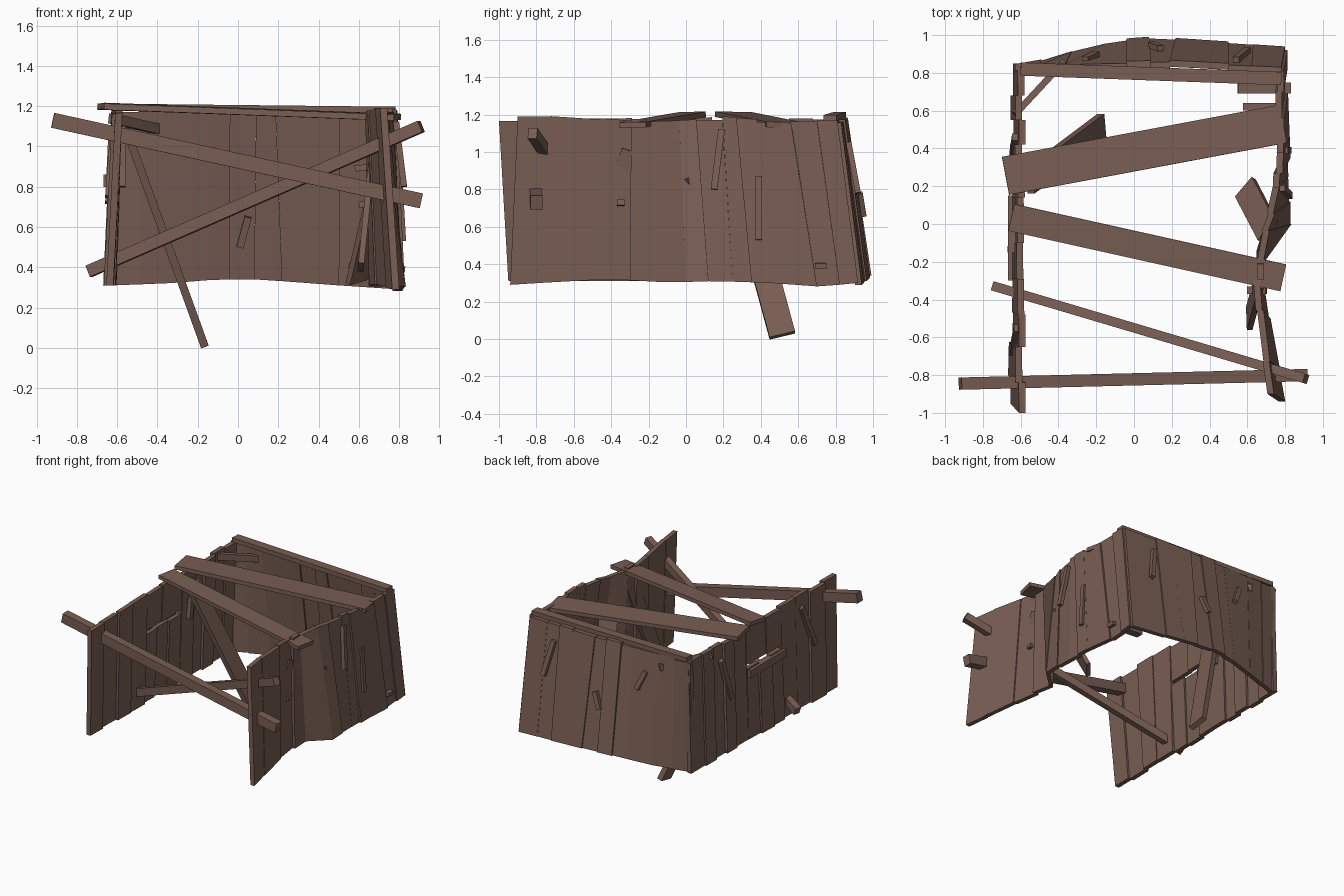
import bpy, bmesh, random
from mathutils import Vector

random.seed(4)
wood = bpy.data.materials.new("weathered brown wood")
wood.diffuse_color = (0.19, 0.112, 0.088, 1)


def hexa(name, near, far):
    """Solid between two matching four-corner loops."""
    bm = bmesh.new()
    a = [bm.verts.new(p) for p in near]
    b = [bm.verts.new(p) for p in far]
    bm.faces.new(a)
    bm.faces.new(b[::-1])
    for i in range(4):
        j = (i + 1) % 4
        bm.faces.new((a[j], a[i], b[i], b[j]))
    bmesh.ops.recalc_face_normals(bm, faces=bm.faces)
    me = bpy.data.meshes.new(name)
    bm.to_mesh(me)
    bm.free()
    me.materials.append(wood)
    ob = bpy.data.objects.new(name, me)
    bpy.context.collection.objects.link(ob)
    return ob


def beam(name, p0, p1, width_dir, w, t):
    """Straight board from p0 to p1, w wide along width_dir, t thick."""
    p0, p1 = Vector(p0), Vector(p1)
    d = (p1 - p0).normalized()
    u = Vector(width_dir)
    u = (u - d * u.dot(d)).normalized()
    v = d.cross(u) * t / 2
    u = u * w / 2
    ring = [u + v, v - u, -u - v, u - v]
    return hexa(name, [p0 + r for r in ring], [p1 + r for r in ring])


def sample(path, axis, c):
    """Point on a polyline at coordinate c along the axis."""
    for p, q in zip(path, path[1:]):
        if c <= q[axis] or q is path[-1]:
            k = (c - p[axis]) / (q[axis] - p[axis])
            return Vector(p).lerp(Vector(q), k)


def wall(name, low, high, axis, cuts, outward, low_cut=0.0, high_cut=1.0):
    """Row of uneven upright planks between a lower and an upper path."""
    out = Vector(outward)

    def remap(c, path):
        f = (c - cuts[0][0]) / (cuts[-1][0] - cuts[0][0])
        return path[0][axis] + f * (path[-1][axis] - path[0][axis])
    for i, ((c0, t0), (c1, t1)) in enumerate(zip(cuts, cuts[1:])):
        a, b = (sample(low, axis, remap(c, low)) for c in (c0, c1))
        d, c = (sample(high, axis, remap(q, high)) for q in (t0, t1))
        a, d = a.lerp(d, low_cut), a.lerp(d, high_cut)
        b, c = b.lerp(c, low_cut), b.lerp(c, high_cut)
        shift = out * random.uniform(-0.012, 0.012)
        rise = Vector((0, 0, random.uniform(-0.012, 0.012)))
        near = [a + shift, b + shift, c + shift + rise, d + shift + rise]
        th = out * 0.035
        hexa(f"{name}_{i + 1}", [p - th / 2 for p in near], [p + th / 2 for p in near])


def straight(*vals):
    return [(v, v) for v in vals]


# Right wall, kinked near the middle and leaning outward at the foot
wall("right_wall_plank",
     [(0.79, -0.94, 0.29), (0.73, -0.62, 0.31), (0.69, -0.4, 0.32), (0.66, -0.14, 0.305),
      (0.81, 0.0, 0.305), (0.81, 0.15, 0.31), (0.80, 0.45, 0.30), (0.79, 0.72, 0.28), (0.79, 0.92, 0.30)],
     [(0.73, -0.90, 1.20), (0.69, -0.62, 1.20), (0.66, -0.35, 1.17), (0.66, -0.12, 1.17),
      (0.73, 0.06, 1.18), (0.76, 0.2, 1.18), (0.77, 0.5, 1.16), (0.77, 0.81, 1.16)],
     1, [(-0.94, -0.94), (-0.77, -0.75), (-0.5, -0.46), (-0.3, -0.28), (-0.14, -0.19), (0.0, 0.0),
         (0.12, 0.1), (0.25, 0.25), (0.35, 0.33), (0.46, 0.45), (0.7, 0.65), (0.82, 0.8), (0.92, 0.92)],
     (1, 0, 0))

# Back wall, bowed outward at the foot
wall("back_wall_plank",
     [(-0.63, 0.80, 0.31), (-0.35, 0.89, 0.32), (-0.1, 0.95, 0.34), (0.1, 0.965, 0.34),
      (0.5, 0.94, 0.31), (0.80, 0.92, 0.29)],
     [(-0.63, 0.82, 1.18), (-0.2, 0.83, 1.18), (0.2, 0.84, 1.17), (0.78, 0.81, 1.16)],
     0, [(-0.63, -0.63), (-0.49, -0.49), (-0.33, -0.36), (-0.15, -0.13), (-0.04, -0.03), (0.08, 0.1),
         (0.22, 0.2), (0.34, 0.4), (0.5, 0.52), (0.63, 0.64), (0.8, 0.8)],
     (0, 1, 0))

# Left wall: front part, patched middle part in two tiers, rear part
def left_part(name, cuts, **kw):
    f = lambda y, x, z: (x, y, z)
    y0, y1 = cuts[0], cuts[-1]
    front, rear = (-0.955, -1.0)[y0 < -0.9], y1
    low = [f(y0 + (0.05 if y0 < -0.9 else 0), -0.645 if y0 < 0.1 else -0.63, 0.31),
           f(y1, -0.63, 0.31)]
    high = [f(y0, -0.60, 1.17), f(y1, -0.605, 1.18)]
    wall(name, low, high, 1, straight(*cuts), (-1, 0, 0), **kw)


left_part("left_front_plank", [-1.0, -0.84, -0.65, -0.48, -0.29])
left_part("left_lower_patch_plank", [-0.29, -0.15, 0.0, 0.14], high_cut=0.64)
left_part("left_upper_patch_plank", [-0.29, -0.1, 0.14], low_cut=0.67)
left_part("left_rear_plank", [0.14, 0.3, 0.42, 0.55, 0.68, 0.85])
beam("left_patch_rail", (-0.655, -0.3, 0.83), (-0.655, 0.15, 0.83), (0, 0, 1), 0.06, 0.025)

# Boards laid across the top
beam("rear_top_rail", (-0.60, 0.82, 1.195), (0.78, 0.77, 1.18), (0, 1, 0), 0.07, 0.035)
beam("wide_roof_board", (-0.68, 0.255, 1.20), (0.79, 0.53, 1.145), (0, 1, -0.03), 0.205, 0.03)
beam("middle_roof_board", (-0.65, 0.035, 1.20), (0.79, -0.285, 1.145), (0, 1, 0.03), 0.145, 0.03)

# Crossed bars over the open front
beam("front_falling_bar", (-0.92, -0.845, 1.13), (0.91, -0.80, 0.73), (0, 0, 1), 0.075, 0.065)
beam("front_rising_bar", (-0.74, -0.33, 0.38), (0.91, -0.82, 1.10), (0, 0, 1), 0.06, 0.05)

# Leaning prop and corner tie
beam("leaning_prop", (-0.55, 0.23, 1.07), (-0.17, 0.515, 0.02), (0, 1, 0), 0.14, 0.04)
beam("corner_tie", (-0.63, 0.58, 1.14), (-0.37, 0.86, 1.08), (0, 0, 1), 0.05, 0.035)

# Loose planks leaning inside the right wall
beam("inner_leaning_plank", (0.59, 0.19, 0.33), (0.71, -0.04, 0.85), (0.5, 0.7, 0), 0.14, 0.03)
beam("inner_low_plank", (0.61, -0.50, 0.40), (0.67, -0.28, 1.0), (0, 1, 0), 0.13, 0.03)

# Small slats and pegs fixed to the walls
slats = [
    ("right_tilted_slat", (0.825, 0.15, 0.80), (0.785, 0.19, 1.12), (0, 1, 0), 0.035),
    ("right_upright_slat", (0.82, 0.39, 0.53), (0.80, 0.39, 0.87), (0, 1, 0), 0.035),
    ("right_peg", (0.55, 0.72, 0.41), (0.83, 0.72, 0.39), (0, 1, 0), 0.06),
    ("inner_upper_peg", (0.58, 0.62, 0.89), (0.76, 0.62, 0.91), (0, 1, 0), 0.04),
    ("inner_lower_peg", (0.60, -0.35, 0.71), (0.70, -0.35, 0.73), (0, 1, 0), 0.04),
    ("back_inner_slat", (0.01, 0.90, 0.50), (0.05, 0.87, 0.65), (1, 0, 0), 0.035),
    ("back_tilted_slat", (0.60, 0.92, 0.78), (0.54, 0.87, 1.05), (1, 0, 0), 0.035),
    ("back_middle_slat", (0.09, 0.95, 0.66), (0.14, 0.93, 0.78), (1, 0, 0), 0.035),
    ("back_side_slat", (-0.20, 0.90, 0.88), (-0.26, 0.87, 1.02), (1, 0, 0), 0.035),
    ("left_tilted_slat", (-0.645, 0.36, 0.72), (-0.63, 0.46, 1.05), (0, 1, 0), 0.04),
    ("left_inner_slat", (-0.575, 0.22, 0.80), (-0.575, 0.26, 1.10), (0, 1, 0), 0.04),
    ("left_outer_slat", (-0.645, -0.68, 0.75), (-0.62, -0.55, 1.08), (0, 1, 0), 0.04),
]
for name, p0, p1, d, w in slats:
    beam(name, p0, p1, d, w, 0.03)
